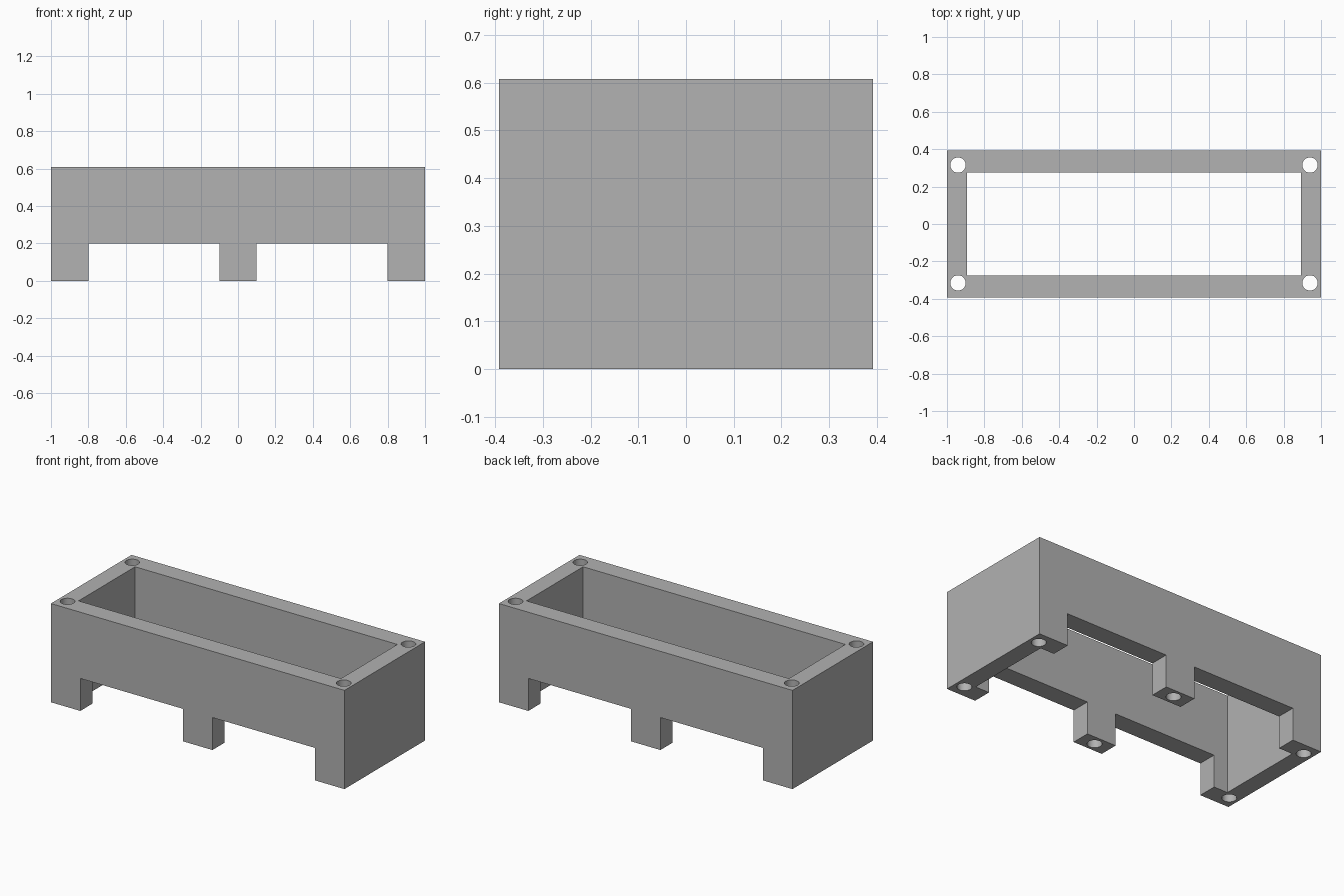
import bpy

if "Cube" in bpy.data.objects:
    bpy.data.objects.remove(bpy.data.objects["Cube"])

W, D, H = 1.0, 0.392, 0.608        # half width, half depth, height
IX, IY = 0.894, 0.275              # half size of the inner opening
LEG_H, HOLE_R = 0.2, 0.041

grey = bpy.data.materials.new("plain grey")
grey.diffuse_color = (0.445, 0.445, 0.445, 1)
grey.use_nodes = True
grey.node_tree.nodes["Principled BSDF"].inputs["Base Color"].default_value = grey.diffuse_color


def box(name, x0, x1, y0, y1, z0, z1):
    bpy.ops.mesh.primitive_cube_add(
        size=1, location=((x0 + x1) / 2, (y0 + y1) / 2, (z0 + z1) / 2))
    ob = bpy.context.object
    ob.name = name
    ob.scale = (x1 - x0, y1 - y0, z1 - z0)
    bpy.ops.object.transform_apply(location=True, rotation=True, scale=True)
    return ob


def rod(name, x, y, z0, z1):
    bpy.ops.mesh.primitive_cylinder_add(
        vertices=48, radius=HOLE_R, depth=z1 - z0, location=(x, y, (z0 + z1) / 2))
    ob = bpy.context.object
    ob.name = name
    bpy.ops.object.transform_apply(location=True, rotation=True, scale=True)
    return ob


def cut(target, cutter):
    mod = target.modifiers.new("cut", 'BOOLEAN')
    mod.operation, mod.solver, mod.object = 'DIFFERENCE', 'EXACT', cutter
    bpy.context.view_layer.objects.active = target
    bpy.ops.object.modifier_apply(modifier=mod.name)
    bpy.data.objects.remove(cutter, do_unlink=True)


# Open rectangular frame
frame = box("footed_frame", -W, W, -D, D, 0, H)
cut(frame, box("opening", -IX, IX, -IY, IY, -0.1, H + 0.1))

# Gaps between the feet, front and back
for x0, x1 in ((-0.8, -0.1), (0.1, 0.8)):
    cut(frame, box("foot_gap", x0, x1, -D - 0.1, D + 0.1, -0.1, LEG_H))

# Through holes in the corners, blind holes under the middle feet
for sy in (-1, 1):
    for sx in (-1, 1):
        cut(frame, rod("corner_hole", sx * 0.941, sy * 0.315, -0.1, H + 0.1))
    cut(frame, rod("middle_foot_hole", 0, sy * 0.334, -0.1, LEG_H))

frame.data.materials.clear()
frame.data.materials.append(grey)
for p in frame.data.polygons:
    p.material_index = 0

# Smooth hole walls, crisp edges elsewhere
bpy.ops.object.select_all(action='DESELECT')
frame.select_set(True)
bpy.context.view_layer.objects.active = frame
bpy.ops.object.shade_smooth_by_angle()
